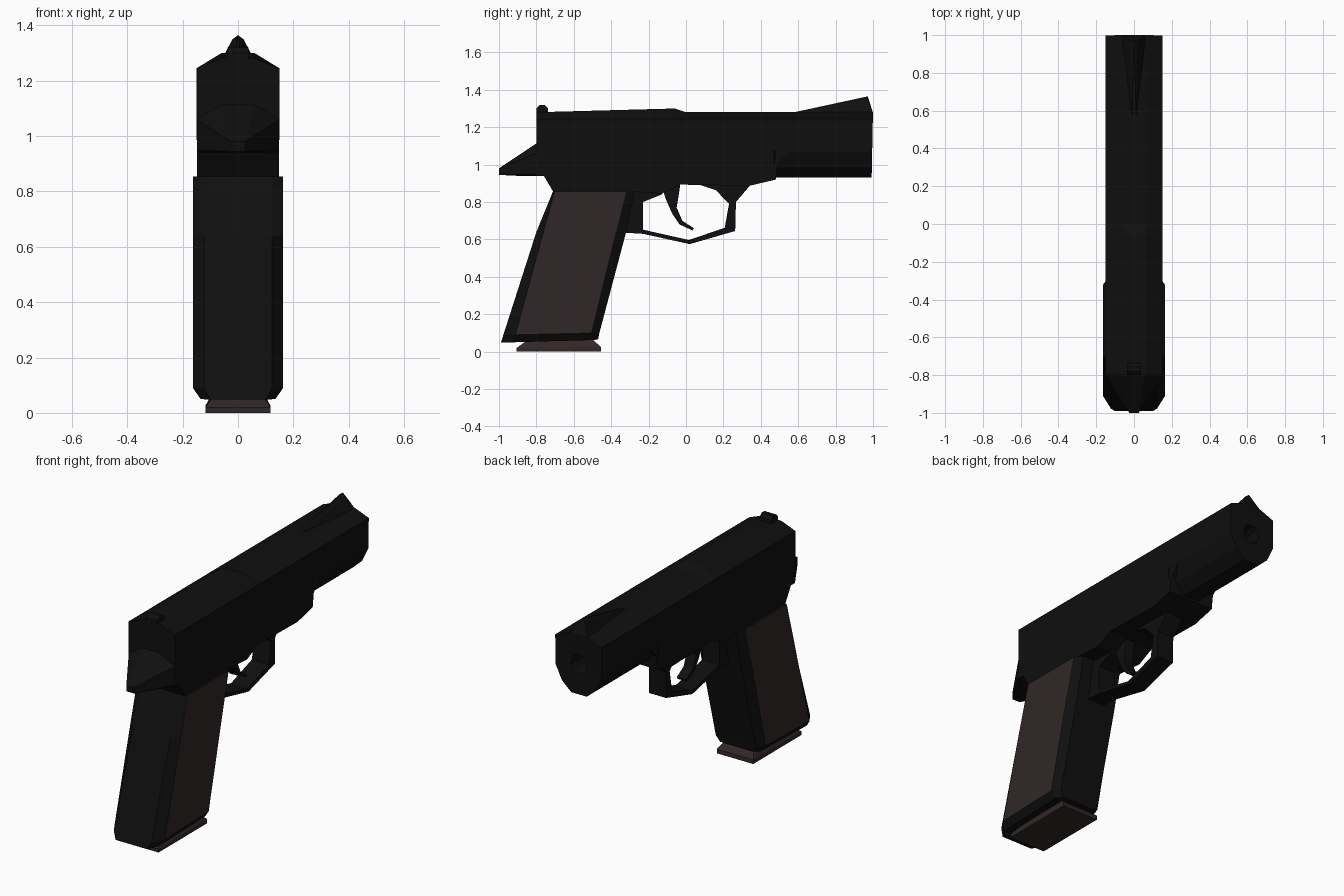
import bpy, bmesh, math
from mathutils import Vector

if "Cube" in bpy.data.objects:
    bpy.data.objects.remove(bpy.data.objects["Cube"])


def material(name, rgb):
    m = bpy.data.materials.new(name)
    m.diffuse_color = (*rgb, 1)
    m.use_nodes = True
    m.node_tree.nodes["Principled BSDF"].inputs["Base Color"].default_value = m.diffuse_color
    return m


BLACK = material("gunmetal black", (0.0048, 0.0048, 0.0048))
BROWN = material("dark brown", (0.031, 0.02, 0.02))


def finish(name, bm, *mats):
    bmesh.ops.recalc_face_normals(bm, faces=bm.faces)
    me = bpy.data.meshes.new(name)
    bm.to_mesh(me)
    bm.free()
    for m in mats:
        me.materials.append(m)
    ob = bpy.data.objects.new(name, me)
    bpy.context.collection.objects.link(ob)
    return ob


def loft(rings):
    """Skin closed rings of equal point count and cap both ends."""
    bm = bmesh.new()
    vs = [[bm.verts.new(p) for p in r] for r in rings]
    n = len(vs[0])
    for a, b in zip(vs, vs[1:]):
        for i in range(n):
            j = (i + 1) % n
            bm.faces.new((a[i], a[j], b[j], b[i]))
    bm.faces.new(vs[0])
    bm.faces.new(vs[-1])
    return bm


def strip(name, pairs, hw, mat=BLACK):
    """Side-view band given as (y, z, y2, z2) edges, thickened across x."""
    rings = [[(-hw, a, b), (hw, a, b), (hw, c, d), (-hw, c, d)] for a, b, c, d in pairs]
    return finish(name, loft(rings), mat)


def hull(name, pts, mat=BLACK):
    """Convex solid around half points mirrored in x."""
    bm = bmesh.new()
    for x, y, z in pts:
        for s in ((1, -1) if x else (1,)):
            bm.verts.new((s * x, y, z))
    r = bmesh.ops.convex_hull(bm, input=bm.verts)
    junk = [v for v in r["geom_interior"] if isinstance(v, bmesh.types.BMVert)]
    bmesh.ops.delete(bm, geom=junk, context='VERTS')
    bmesh.ops.dissolve_limit(bm, angle_limit=0.01, verts=bm.verts, edges=bm.edges)
    return finish(name, bm, mat)


# Slide with half-octagon top, rounded underside at the muzzle and a bore
def slide_ring(y, top, low, tip=0.0):
    half = [(0.06, top), (0.15, 1.245)] + low
    full = half + [(-x, z) for x, z in reversed(half)]
    return [(x, y + tip * (z - 1.25), z) for x, z in full]


square = [(0.15, 1.08), (0.15, 0.99), (0.14, 0.94)]
rounded = [(0.15, 1.07), (0.11, 0.985), (0.05, 0.93)]
rings = [slide_ring(-0.8, 1.28, square), slide_ring(-0.06, 1.3, square),
         slide_ring(0.0, 1.28, square), slide_ring(0.47, 1.28, square),
         slide_ring(0.48, 1.28, rounded), slide_ring(0.999, 1.28, rounded, 0.02)]
angles = [math.atan2(z - 1.11, x) for x, _, z in rings[-1]]
for y in (0.993, 0.85):
    rings.append([(0.055 * math.cos(a), y, 1.11 + 0.055 * math.sin(a)) for a in angles])
finish("slide", loft(rings), BLACK)

# Frame under the slide
strip("frame", [(-0.8, 1.08, -0.8, 0.94), (-0.76, 1.08, -0.76, 0.94),
                (-0.71, 1.08, -0.71, 0.855), (-0.27, 1.08, -0.27, 0.855),
                (-0.13, 1.08, -0.13, 0.845), (-0.03, 1.08, -0.03, 0.893),
                (0.34, 1.08, 0.34, 0.887), (0.48, 1.08, 0.48, 0.92),
                (0.56, 1.08, 0.49, 1.0)], 0.149)

# Tapered tail behind the slide
hull("tail", [(0.149, -0.78, 1.07), (0.06, -0.79, 1.12), (0.149, -0.78, 0.94),
              (0.149, -0.8, 0.95), (0.149, -0.8, 1.06), (0.025, -1.0, 0.98),
              (0.025, -1.0, 0.945), (0.025, -0.9, 0.94)])

# Sights
hull("front_sight", [(0.012, 0.57, 1.278), (0.02, 0.97, 1.35), (0, 0.972, 1.365),
                     (0.06, 1.0, 1.275), (0.06, 0.95, 1.275)])
hull("rear_sight", [(0.038, -0.768 + 0.034 * math.cos(a), 1.288 + 0.034 * math.sin(a))
                    for a in [math.pi / 8 + i * math.pi / 4 for i in range(8)]])


# Grip: chamfered loft whose flat sides are the brown panels
def grip_ring(hw, back, side_back, side_front, front):
    half = [(0.75 * hw, *back), (hw, *side_back), (hw, *side_front), (0.8 * hw, *front)]
    return half + [(-x, y, z) for x, y, z in reversed(half)]


bm = loft([
    grip_ring(0.135, (-0.99, 0.048), (-0.93, 0.05), (-0.50, 0.062), (-0.47, 0.065)),
    grip_ring(0.163, (-0.977, 0.088), (-0.912, 0.09), (-0.505, 0.1), (-0.463, 0.1)),
    grip_ring(0.163, (-0.80, 0.64), (-0.762, 0.64), (-0.373, 0.64), (-0.32, 0.64)),
    grip_ring(0.163, (-0.712, 0.855), (-0.702, 0.855), (-0.32, 0.855), (-0.275, 0.855))])
for f in bm.faces:
    f.normal_update()
    if abs(f.normal.x) > 0.97 and all(abs(v.co.x) > 0.16 for v in f.verts):
        f.material_index = 1
finish("grip", bm, BLACK, BROWN)

# Magazine base plate
hull("magazine_base", [(0.118, -0.905, 0), (0.118, -0.455, 0), (0.118, -0.905, 0.02),
                       (0.118, -0.455, 0.025), (0.105, -0.85, 0.042),
                       (0.105, -0.49, 0.05), (0.09, -0.85, 0.06), (0.09, -0.5, 0.065)], BROWN)

# Trigger guard with its rear web
strip("trigger_guard", [(-0.33, 0.89, -0.10, 0.88), (-0.33, 0.80, -0.13, 0.84),
                        (-0.33, 0.70, -0.23, 0.80), (-0.33, 0.636, -0.231, 0.655),
                        (-0.23, 0.63, -0.229, 0.652), (0.02, 0.575, 0.015, 0.597),
                        (0.263, 0.645, 0.207, 0.662), (0.267, 0.80, 0.23, 0.79),
                        (0.345, 0.892, 0.16, 0.863), (0.36, 0.91, 0.05, 0.90)], 0.055)

# Curved trigger
strip("trigger", [(-0.13, 0.89, -0.03, 0.9), (-0.11, 0.82, -0.04, 0.83),
                  (-0.075, 0.74, -0.05, 0.77), (-0.035, 0.68, -0.02, 0.70),
                  (0.035, 0.648, 0.042, 0.66)], 0.03)
